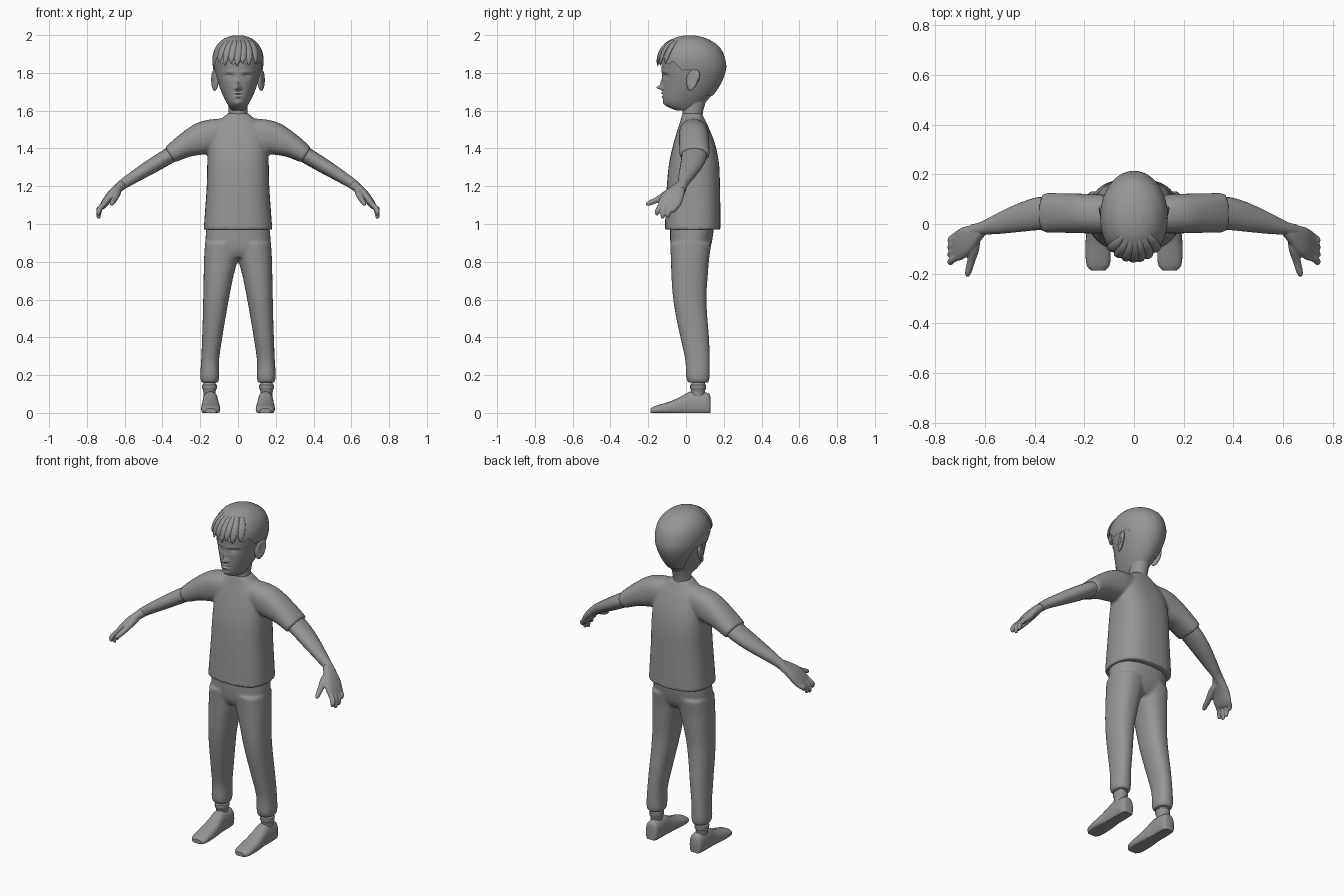
import bpy, bmesh, math
from mathutils import Vector

if "Cube" in bpy.data.objects:
    bpy.data.objects.remove(bpy.data.objects["Cube"])

grey = bpy.data.materials.new("plain grey")
grey.diffuse_color = (0.30, 0.30, 0.30, 1)
grey.use_nodes = True
grey.node_tree.nodes["Principled BSDF"].inputs["Base Color"].default_value = grey.diffuse_color


def spline(rows, k=4):
    """Catmull-Rom resampling of rows of numbers."""
    out = []
    for i in range(len(rows) - 1):
        p0, p1 = rows[max(i - 1, 0)], rows[i]
        p2, p3 = rows[i + 1], rows[min(i + 2, len(rows) - 1)]
        for j in range(k):
            t = j / k
            out.append([0.5 * (2 * b + (c - a) * t + (2 * a - 5 * b + 4 * c - d) * t * t
                        + (3 * b - a - 3 * c + d) * t ** 3) for a, b, c, d in zip(p0, p1, p2, p3)])
    return out + [list(rows[-1])]


def add_object(name, bm, mirror=False, angle=40):
    bmesh.ops.recalc_face_normals(bm, faces=bm.faces)
    me = bpy.data.meshes.new(name)
    bm.to_mesh(me)
    bm.free()
    ob = bpy.data.objects.new(name, me)
    bpy.context.collection.objects.link(ob)
    me.materials.append(grey)
    bpy.ops.object.select_all(action='DESELECT')
    ob.select_set(True)
    bpy.context.view_layer.objects.active = ob
    bpy.ops.object.shade_smooth_by_angle(angle=math.radians(angle))
    if mirror:
        ob.modifiers.new("mirror", 'MIRROR').use_mirror_merge = False
    return ob


def skin(bm, rings, cap=True):
    vs = [[bm.verts.new(p) for p in r] for r in rings]
    n = len(vs[0])
    for a, b in zip(vs, vs[1:]):
        for i in range(n):
            bm.faces.new((a[i], a[(i + 1) % n], b[(i + 1) % n], b[i]))
    if cap:
        bm.faces.new(vs[0][::-1])
        bm.faces.new(vs[-1])


def ring(c, u, v, e=2.0, n=24):
    pts = []
    for i in range(n):
        a = 2 * math.pi * i / n
        ca, sa = math.cos(a), math.sin(a)
        pts.append(c + u * math.copysign(abs(ca) ** (2 / e), ca) + v * math.copysign(abs(sa) ** (2 / e), sa))
    return pts


def column(bm, rows, e=2.0, k=4, n=32):
    """Upright loft, rows: z, x min, x max, y min, y max."""
    skin(bm, [ring(Vector(((a + b) / 2, (c + d) / 2, z)), Vector(((b - a) / 2, 0, 0)),
                   Vector((0, (d - c) / 2, 0)), e, n) for z, a, b, c, d in spline(rows, k)])


def tube(bm, rows, ref=(0, 1, 0), e=2.0, k=4, n=20):
    """Loft along a path, rows: x, y, z, radius along ref, radius across."""
    rows = spline(rows, k)
    pts = [Vector(r[:3]) for r in rows]
    rings = []
    for i, r in enumerate(rows):
        t = (pts[min(i + 1, len(pts) - 1)] - pts[max(i - 1, 0)]).normalized()
        u = Vector(ref)
        u = (u - t * u.dot(t)).normalized()
        rings.append(ring(pts[i], u * r[3], t.cross(u) * r[4], e, n))
    skin(bm, rings)


def fuse(ob, size, smooth):
    """Melt overlapping volumes into one smooth skin."""
    m = ob.modifiers.new("fuse", 'REMESH')
    m.mode, m.voxel_size, m.use_smooth_shade = 'VOXEL', size, True
    s = ob.modifiers.new("soften", 'SMOOTH')
    s.factor, s.iterations = 0.5, smooth


# Shirt: torso and short sleeves
bm = bmesh.new()
column(bm, [(0.97, -.182, .182, -.112, .182), (1.08, -.174, .174, -.108, .182), (1.2, -.166, .166, -.102, .18),
            (1.32, -.163, .163, -.09, .175), (1.42, -.158, .158, -.068, .155), (1.5, -.135, .135, -.045, .125),
            (1.545, -.10, .10, -.03, .103), (1.585, -.055, .055, -.02, .085)], e=2.6)
for s in (-1, 1):
    tube(bm, [(s * .04, .035, 1.49, .06, .07), (s * .13, .04, 1.473, .078, .083), (s * .2, .042, 1.45, .08, .085),
              (s * .28, .044, 1.415, .08, .065), (s * .36, .045, 1.366, .081, .048)], e=2.3)
fuse(add_object("shirt", bm), 0.009, 5)

# Trousers: hips and both legs
bm = bmesh.new()
column(bm, [(.82, -.12, .12, -.06, .1), (.86, -.165, .165, -.078, .125), (.92, -.172, .172, -.084, .14),
            (1.0, -.165, .165, -.085, .15)], e=2.4)
for s in (-1, 1):
    column(bm, [(z, *sorted((s * a, s * b)), c, d) for z, a, b, c, d in (
        (.16, .105, .192, .012, .118), (.19, .1, .2, 0, .125), (.28, .1, .195, -.004, .126),
        (.4, .083, .19, -.03, .122), (.52, .063, .186, -.055, .112), (.62, .045, .184, -.07, .108),
        (.72, .025, .182, -.077, .115), (.81, .002, .18, -.08, .122), (.9, -.01, .175, -.084, .135))], e=2.3)
fuse(add_object("trousers", bm), 0.009, 4)

# Ankles with a sock roll
bm = bmesh.new()
column(bm, [(.06, .12, .182, .025, .1), (.115, .118, .184, .028, .1), (.13, .112, .19, .022, .106),
            (.148, .112, .19, .022, .106), (.155, .12, .182, .03, .1), (.2, .12, .182, .03, .1)], k=2, n=16)
add_object("ankle", bm, True)

# Shoes: flat-soled loft from heel to toe
bm = bmesh.new()
rings = []
for y, a, b, h in spline([(.13, .122, .172, .085), (.118, .108, .184, .105), (.07, .104, .188, .112),
                          (.02, .104, .188, .112), (-.02, .1, .19, .09), (-.08, .095, .195, .062),
                          (-.14, .094, .194, .044), (-.17, .1, .188, .034), (-.187, .115, .172, .024)], 3):
    r = ring(Vector(((a + b) / 2, y, h * .4)), Vector(((b - a) / 2, 0, 0)), Vector((0, 0, h * .6)), 2.4)
    for p in r:
        p.z = max(p.z, 0)
    rings.append(r)
skin(bm, rings)
add_object("shoe", bm, True)

# Bare arms
bm = bmesh.new()
tube(bm, [(.3, .045, 1.40, .066, .044), (.38, .042, 1.352, .066, .042), (.46, .025, 1.304, .057, .039),
          (.54, .002, 1.255, .042, .033), (.61, -.018, 1.21, .027, .027), (.645, -.03, 1.18, .03, .024)])
add_object("arm", bm, True)

# Hands: palm, four fingers, thumb
bm = bmesh.new()
tube(bm, [(.61, -.02, 1.21, .025, .023), (.64, -.04, 1.185, .04, .024), (.675, -.065, 1.15, .056, .023),
          (.705, -.088, 1.11, .06, .02), (.72, -.095, 1.09, .052, .015)], e=2.4)
for y0, y1, z1 in ((-.047, -.066, 1.06), (-.075, -.094, 1.035), (-.104, -.123, 1.028), (-.13, -.153, 1.045)):
    tube(bm, [(.69, y0 + .01, 1.125, .016, .015), (.728, (y0 + y1) / 2, 1.085, .015, .014),
              (.738, y1, z1 + .02, .013, .013), (.736, y1, z1, .007, .007)])
tube(bm, [(.635, -.05, 1.18, .018, .02), (.642, -.1, 1.16, .02, .02), (.655, -.15, 1.13, .016, .016),
          (.667, -.195, 1.11, .013, .013), (.67, -.21, 1.1, .006, .006)], ref=(1, 0, 0))
fuse(add_object("hand", bm, True), 0.005, 3)

# Neck
bm = bmesh.new()
column(bm, [(1.53, -.06, .06, -.025, .095), (1.58, -.05, .05, -.018, .088), (1.63, -.05, .05, -.018, .1),
            (1.7, -.055, .055, -.01, .12)])
add_object("neck", bm)

# Head surface: height, front, back, half width
PROFILE = spline([(1.6, -.05, .085, .035), (1.62, -.1, .093, .05), (1.645, -.122, .108, .066), (1.69, -.126, .148, .088),
                  (1.75, -.128, .186, .11), (1.82, -.133, .21, .128), (1.88, -.134, .202, .132),
                  (1.93, -.115, .178, .118), (1.965, -.085, .135, .09), (1.985, -.05, .09, .058), (1.996, -.002, .04, .02)], 8)


def surface(a, z, off=0.0):
    """Point on the skull; angle 0 faces forward."""
    lo = max((r for r in PROFILE if r[0] <= z + 1e-6), key=lambda r: r[0], default=PROFILE[0])
    hi = min((r for r in PROFILE if r[0] >= z - 1e-6), key=lambda r: r[0], default=PROFILE[-1])
    t = 0 if hi[0] - lo[0] < 1e-6 else (z - lo[0]) / (hi[0] - lo[0])
    f, b, w = (lo[i] + (hi[i] - lo[i]) * t for i in (1, 2, 3))
    return Vector(((w + off) * math.sin(a), (f + b) / 2 - ((b - f) / 2 + off) * math.cos(a), z))


# Face bumps: x, z, spread x, spread z, forward amount
BUMPS = [(0, 1.722, .013, .011, .03), (0, 1.745, .009, .022, .012), (.015, 1.716, .008, .007, .008),
         (0, 1.692, .022, .006, .011), (0, 1.673, .019, .006, .009), (0, 1.683, .022, .003, -.007),
         (0, 1.64, .02, .012, .006), (.046, 1.782, .022, .013, -.014), (.046, 1.778, .017, .005, .008),
         (.045, 1.805, .03, .007, .004)]
bm = bmesh.new()
rings = []
for i in range(91):
    z = 1.6 + .392 * math.sin(math.pi / 2 * i / 90) ** 1.0 if i > 60 else 1.6 + .3395 * i / 60
    r = [surface(2 * math.pi * j / 96, z, -.004) for j in range(96)]
    for p in r:
        if p.y < 0:
            for cx, cz, sx, sz, amt in BUMPS:
                p.y -= amt * math.exp(-((abs(p.x) - cx) / sx) ** 2 - ((p.z - cz) / sz) ** 2)
    rings.append(r)
skin(bm, rings)
add_object("head", bm, angle=60)

# Ears: cupped shell leaning backward
bm = bmesh.new()
bmesh.ops.create_uvsphere(bm, u_segments=20, v_segments=12, radius=1)
for v in bm.verts:
    x, y, z = v.co
    dish = .5 * max(0, 1 - (y * y + z * z) * 1.8) if x > 0 else 0
    v.co = Vector((.123 + .016 * (x - dish) + .012 * y, .035 + .033 * y * (1 + .25 * z) + .012 * z, 1.762 + .057 * z))
add_object("ear", bm, True)

# Hair cap with a jagged fringe
def hair_edge(a):
    d = abs(math.atan2(math.sin(a), math.cos(a)))
    if d < .95:
        return 1.862 + .018 * math.sin(a * 13 + .6)
    if d < 1.3:
        return 1.862 - .06 * (d - .95) / .35
    if d < 1.9:
        return 1.815
    return 1.815 - .135 * min(1, (d - 1.9) / .5)


bm = bmesh.new()
rings = []
for i in range(25):
    s = math.sin(math.pi / 2 * i / 24)
    r = []
    for j in range(96):
        a = 2 * math.pi * j / 96
        e = hair_edge(a)
        front = max(0, math.cos(a))
        p = surface(a, e + (1.994 - e) * s, .003 + .012 * front * (1 - s))
        p.z += .003 * s
        r.append(p)
    rings.append(r)
skin(bm, rings, cap=False)
bm.faces.new([v for v in bm.verts][-96:])
add_object("hair_cap", bm)

# Locks swept from the crown to the brow
LOCKS = [(-.75, 1.855), (-.5, 1.84), (-.26, 1.85), (-.04, 1.835), (.16, 1.85), (.4, 1.84), (.68, 1.85)]
for i, (a, tip) in enumerate(LOCKS):
    bm = bmesh.new()
    rows = []
    for t, rad in ((0, .004), (.3, .013), (.6, .016), (.85, .012), (1, .002)):
        z = 1.985 + (tip - 1.985) * t ** 1.3
        rows.append((*surface(a + .12 * (1 - t), z, .004 + .011 * t), rad * 1.2, rad * .6))
    tube(bm, rows, ref=(math.cos(a), math.sin(a), 0), n=10)
    add_object("hair_lock_%d" % (i + 1), bm)
